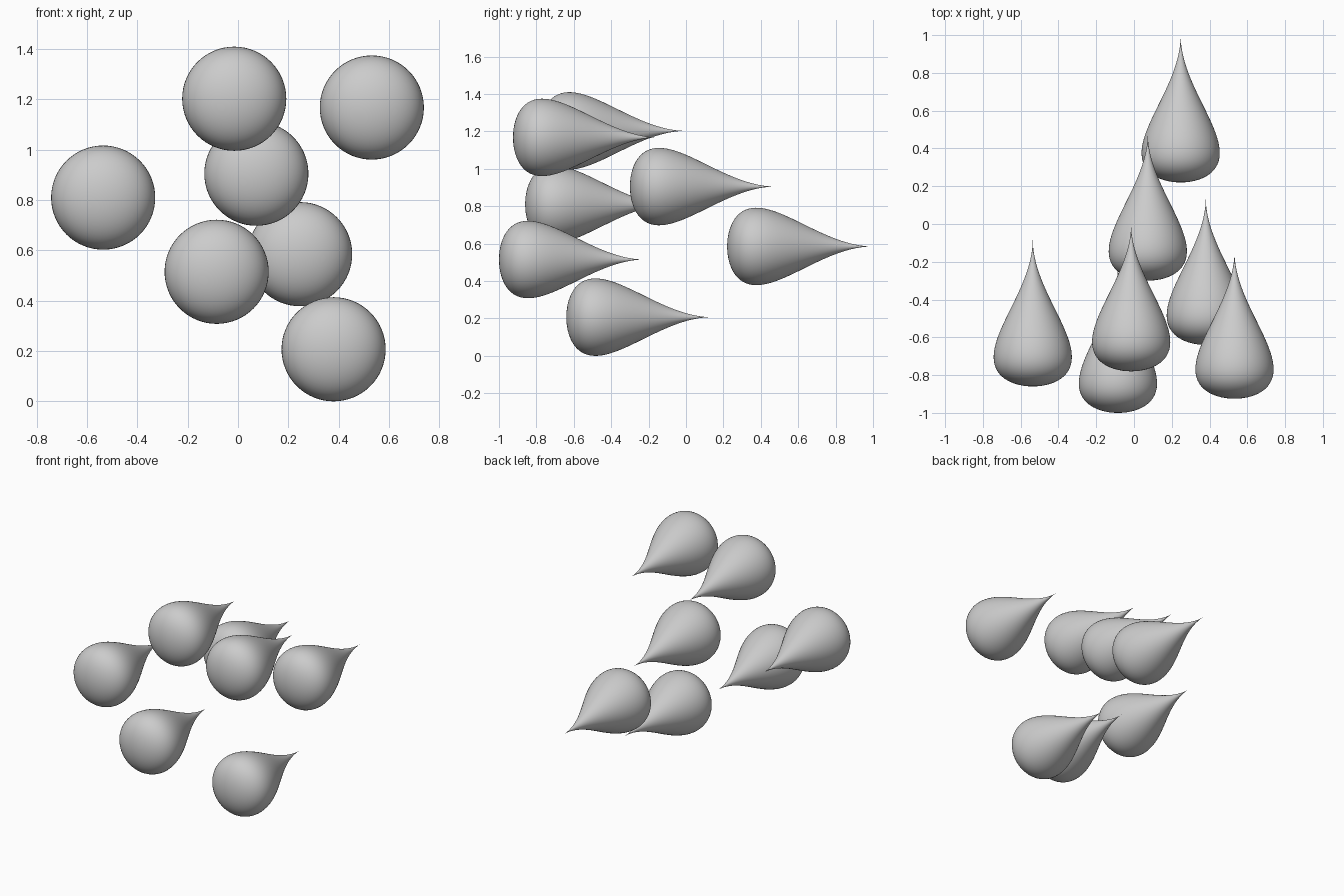
import bpy, bmesh, math

if "Cube" in bpy.data.objects:
    bpy.data.objects.remove(bpy.data.objects["Cube"])

LENGTH, RADIUS = 0.78, 0.207
RINGS, SIDES = 48, 64

grey = bpy.data.materials.new("plain grey")
grey.diffuse_color = (0.6, 0.6, 0.6, 1)
grey.use_nodes = True
grey.node_tree.nodes["Principled BSDF"].inputs["Base Color"].default_value = grey.diffuse_color


def drop_mesh():
    """Teardrop of revolution along y: round end at y = 0, tip at y = LENGTH."""
    bm = bmesh.new()
    peak = 0.8 * 0.8 ** 1.5
    nose = bm.verts.new((0, 0, 0))
    tip = bm.verts.new((0, LENGTH, 0))
    rings = []
    for i in range(1, RINGS):
        t = math.pi * (1 - i / RINGS)
        y = LENGTH * (1 + math.cos(t)) / 2
        r = RADIUS * math.sin(t) * math.sin(t / 2) ** 3 / peak
        rings.append([bm.verts.new((r * math.cos(a), y, r * math.sin(a)))
                      for a in (2 * math.pi * k / SIDES for k in range(SIDES))])
    for k in range(SIDES):
        n = (k + 1) % SIDES
        bm.faces.new((nose, rings[0][k], rings[0][n]))
        bm.faces.new((tip, rings[-1][n], rings[-1][k]))
        for a, b in zip(rings, rings[1:]):
            bm.faces.new((a[k], b[k], b[n], a[n]))
    bmesh.ops.recalc_face_normals(bm, faces=bm.faces)
    for f in bm.faces:
        f.smooth = True
    mesh = bpy.data.meshes.new("drop")
    bm.to_mesh(mesh)
    bm.free()
    mesh.materials.append(grey)
    return mesh


# Seven identical drops, placed by the front of the round end
mesh = drop_mesh()
places = [(-0.536, -0.86, 0.81), (-0.015, -0.78, 1.203), (0.532, -0.925, 1.168),
          (0.073, -0.30, 0.905), (0.247, 0.22, 0.585), (-0.085, -1.0, 0.515),
          (0.38, -0.64, 0.207)]
for i, place in enumerate(places, 1):
    drop = bpy.data.objects.new(f"drop_{i}", mesh)
    drop.location = place
    bpy.context.collection.objects.link(drop)
